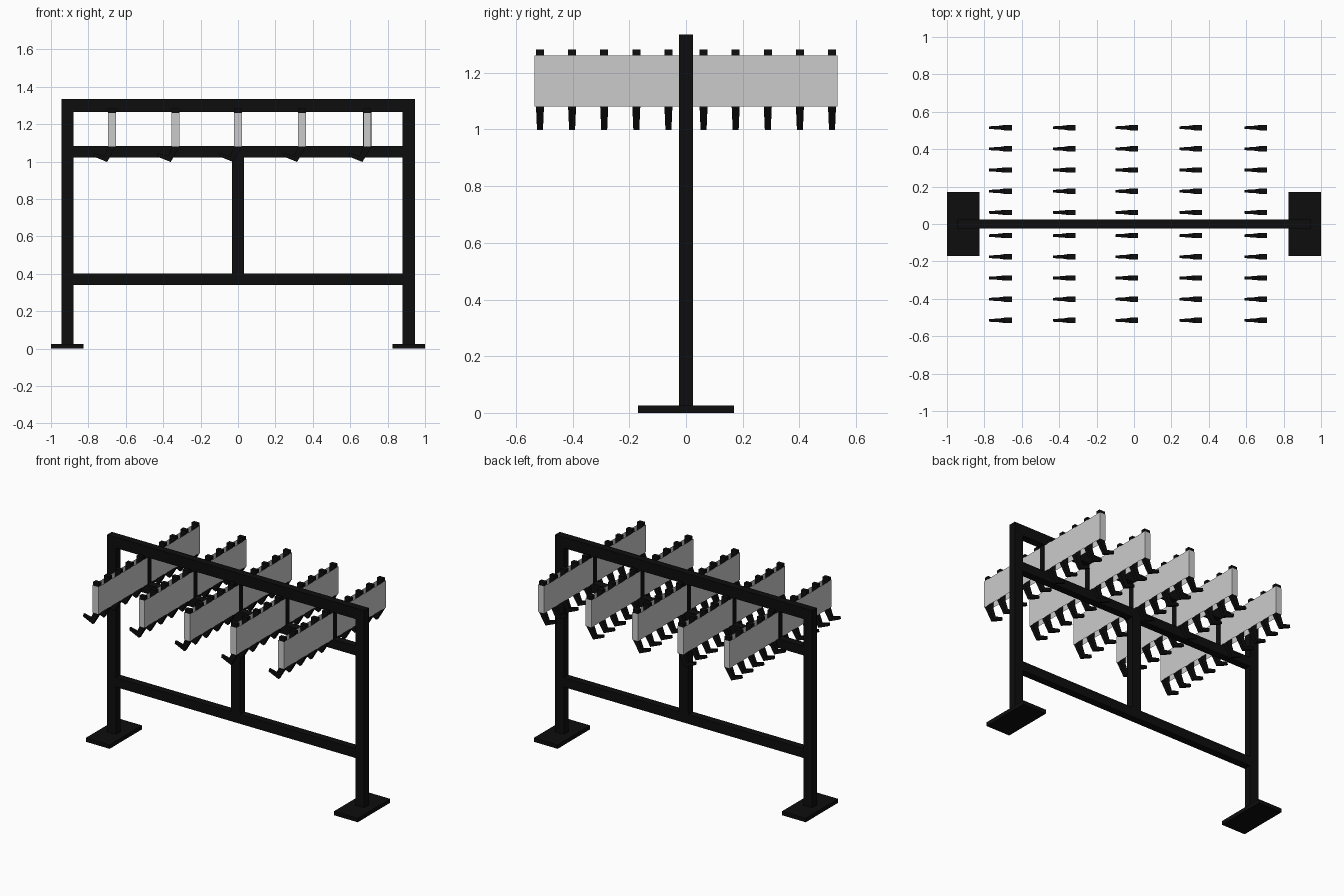
import bpy, bmesh
from mathutils import Vector

if "Cube" in bpy.data.objects:
    bpy.data.objects.remove(bpy.data.objects["Cube"])

black = bpy.data.materials.new("black_steel")
black.diffuse_color = (0.004, 0.004, 0.004, 1)
black.use_nodes = True
black.node_tree.nodes["Principled BSDF"].inputs["Base Color"].default_value = black.diffuse_color


def add_object(name, bm, mat=None):
    bmesh.ops.recalc_face_normals(bm, faces=bm.faces)
    mesh = bpy.data.meshes.new(name)
    bm.to_mesh(mesh)
    bm.free()
    if mat:
        mesh.materials.append(mat)
    ob = bpy.data.objects.new(name, mesh)
    bpy.context.collection.objects.link(ob)
    return ob


def box(name, x, y, z, mat=None, open_ends=False):
    """Box from (min, max) ranges; open_ends drops the top and bottom faces."""
    bm = bmesh.new()
    bmesh.ops.create_cube(bm, size=1)
    for v in bm.verts:
        v.co = Vector([r[0] if c < 0 else r[1] for c, r in zip(v.co, (x, y, z))])
    if open_ends:
        bm.normal_update()
        caps = [f for f in bm.faces if abs(f.normal.z) > 0.9]
        bmesh.ops.delete(bm, geom=caps, context='FACES_ONLY')
    return add_object(name, bm, mat)


# Bent, tapering hook: (outer x, outer z, inner x, inner z, half width in y)
HOOK = [(0.0205, 1.283, -0.0205, 1.283, 0.014),
        (0.0205, 1.078, -0.0205, 1.078, 0.014),
        (-0.026, 0.998, -0.042, 1.030, 0.0105),
        (-0.100, 1.028, -0.097, 1.046, 0.007)]


def add_hook(bm, cx, cy):
    rings = []
    for ox, oz, ix, iz, w in HOOK:
        pts = [(ox, -w, oz), (ox, w, oz), (ix, w, iz), (ix, -w, iz)]
        rings.append([bm.verts.new((cx + a, cy + b, c)) for a, b, c in pts])
    for r, s in zip(rings, rings[1:]):
        for i in range(4):
            j = (i + 1) % 4
            bm.faces.new((r[i], r[j], s[j], s[i]))
    bm.faces.new(rings[0])
    bm.faces.new(rings[-1])


# Frame: posts, feet, rails
D = (-0.0245, 0.0245)
for side, s in (("left", -1), ("right", 1)):
    box(side + "_post", sorted((s * 0.88, s * 0.945)), D, (0.026, 1.336), black)
    box(side + "_foot", sorted((s * 0.825, s * 1.0)), (-0.17, 0.17), (0, 0.026), black)
for name, z in (("top_rail", (1.264, 1.336)), ("middle_rail", (1.022, 1.083)),
                ("lower_rail", (0.34, 0.402))):
    box(name, (-0.88, 0.88), D, z, black)
box("centre_post", (-0.033, 0.033), D, (0.402, 1.022), black)

# Hanging arms: open grey sleeve, black clamp at the rails, row of hooks
hook_y = [s * (0.062 + 0.1133 * i) for i in range(5) for s in (-1, 1)]
for n, cx in enumerate((-0.674, -0.334, 0, 0.342, 0.691), 1):
    box(f"arm_{n}", (cx - 0.0212, cx + 0.0212), (-0.535, 0.535), (1.081, 1.261),
        open_ends=True)
    box(f"arm_clamp_{n}", (cx - 0.0222, cx + 0.0222), (-0.02, 0.02), (1.08, 1.266), black)
    bm = bmesh.new()
    for cy in hook_y:
        add_hook(bm, cx, cy)
    add_object(f"arm_hooks_{n}", bm, black)
